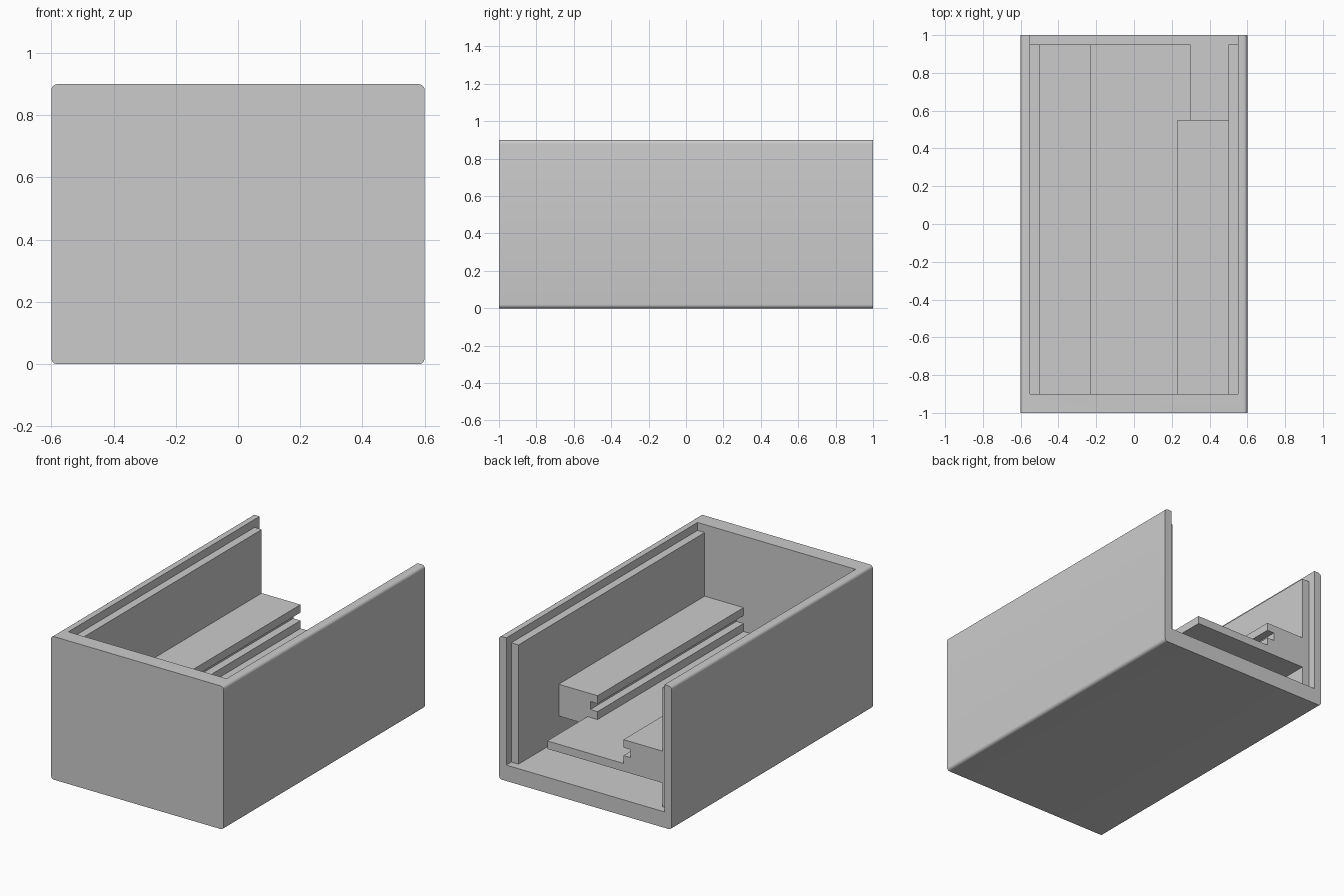
import bpy, bmesh, math
from mathutils import Vector

cube = bpy.data.objects.get("Cube")
if cube:
    bpy.data.objects.remove(cube, do_unlink=True)

grey = bpy.data.materials.new("light_grey")
grey.use_nodes = True
colour = (0.6, 0.6, 0.6, 1)
grey.diffuse_color = colour
grey.node_tree.nodes["Principled BSDF"].inputs["Base Color"].default_value = colour


def extrude(name, profile, y0, y1):
    """Extrude an x-z profile along y."""
    bm = bmesh.new()
    face = bm.faces.new([bm.verts.new((x, y0, z)) for x, z in profile])
    out = bmesh.ops.extrude_face_region(bm, geom=[face])
    moved = [v for v in out["geom"] if isinstance(v, bmesh.types.BMVert)]
    bmesh.ops.translate(bm, vec=Vector((0, y1 - y0, 0)), verts=moved)
    bmesh.ops.recalc_face_normals(bm, faces=bm.faces)
    mesh = bpy.data.meshes.new(name)
    bm.to_mesh(mesh)
    bm.free()
    mesh.materials.append(grey)
    obj = bpy.data.objects.new(name, mesh)
    bpy.context.collection.objects.link(obj)
    return obj


def activate(obj):
    bpy.ops.object.select_all(action="DESELECT")
    obj.select_set(True)
    bpy.context.view_layer.objects.active = obj


def cut(obj, cutter):
    """Subtract the cutter, then remove it."""
    cutter.hide_render = True
    activate(obj)
    mod = obj.modifiers.new("cut", "BOOLEAN")
    mod.operation = "DIFFERENCE"
    mod.solver = "EXACT"
    mod.object = cutter
    bpy.ops.object.modifier_apply(modifier=mod.name)
    bpy.data.objects.remove(cutter, do_unlink=True)


def rounded_rectangle(half, height, radius, steps=6):
    points = []
    corners = [(1, height - radius, 0), (-1, height - radius, 1),
               (-1, radius, 2), (1, radius, 3)]
    for side, z, quarter in corners:
        for i in range(steps + 1):
            a = (quarter + i / steps) * math.pi / 2
            points.append((side * (half - radius) + radius * math.cos(a),
                           z + radius * math.sin(a)))
    return points


# Outer case: rounded block, hollowed from the top and the back
case = extrude("case", rounded_rectangle(0.6, 0.9, 0.02), -1, 1)
hollow = [(-0.55, 0.1), (0.55, 0.1), (0.55, 1.2), (-0.55, 1.2)]
cut(case, extrude("hollow_cutter", hollow, -0.9, 1.2))
activate(case)
bpy.ops.object.shade_smooth_by_angle(angle=math.radians(30))

# Inner tray: side liners, raised deck and a pair of grooved rails
half = [(0.5, 0.1), (0.55, 0.1), (0.55, 0.85), (0.5, 0.85), (0.5, 0.45),
        (0.23, 0.45), (0.23, 0.4), (0.28, 0.4), (0.28, 0.35),
        (0.23, 0.35), (0.23, 0.3)]
half.insert(0, (0.5, 0.25))
tray = extrude("tray", half + [(-x, z) for x, z in reversed(half)], -0.9, 0.95)

# Notch that shortens the left rail and the deck corner at the back
notch = [(0.5, 0.2), (0.5, 0.6), (0.2, 0.6), (0.2, 0.3), (0.3, 0.3), (0.3, 0.2)]
cut(tray, extrude("notch_cutter", notch, 0.55, 1.2))
